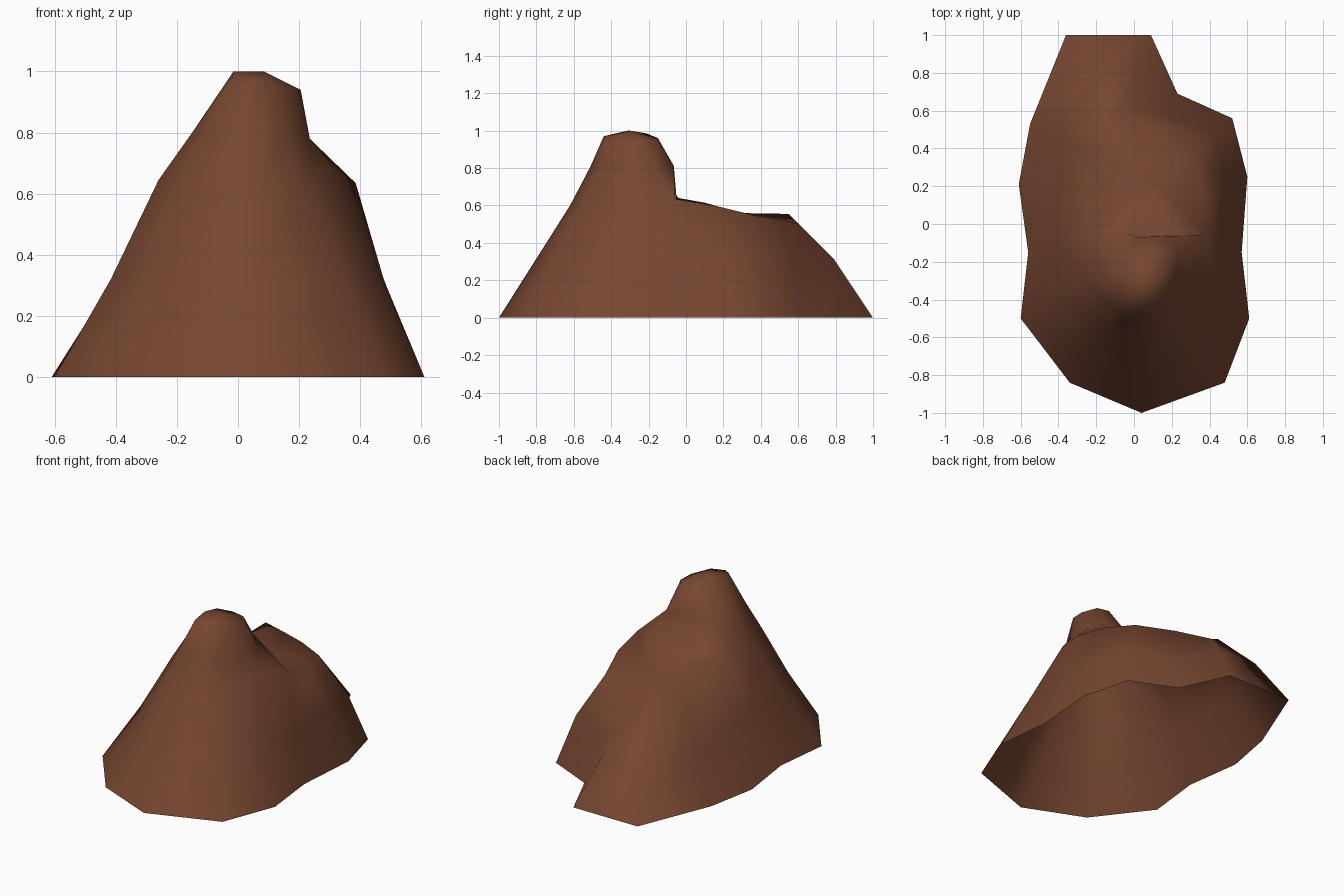
import bpy, bmesh
from mathutils import Vector

if "Cube" in bpy.data.objects:
    bpy.data.objects.remove(bpy.data.objects["Cube"])

# Contours of the hill, counter-clockwise from the front tip
base = [(.04, -1), (.48, -.84), (.61, -.5), (.57, -.15), (.60, .25), (.52, .56), (.23, .69),
        (.09, 1), (-.36, 1), (-.55, .53), (-.61, .21), (-.56, -.15), (-.60, -.5), (-.34, -.84)]
shoulder = [(.03, -.62, .60), (.22, -.54, .62), (.31, -.29, .69), (.385, -.06, .635),
            (.37, .15, .60), (.305, .375, .545), (.10, .50, .525), (-.10, .60, .50),
            (-.19, .55, .555), (-.20, .35, .545), (-.22, .10, .615), (-.23, -.04, .64),
            (-.26, -.28, .645), (-.17, -.53, .61)]
neck = [(-.15, -.31, .80), (-.09, -.46, .80), (.03, -.51, .81), (.16, -.45, .80),
        (.235, -.29, .78), (.235, -.14, .78), (.15, -.065, .81), (.02, -.07, .82), (-.10, -.16, .80)]
crown = [(-.015, -.31, 1), (-.02, -.40, .98), (.03, -.44, .97), (.12, -.42, .965),
         (.195, -.33, .945), (.205, -.24, .94), (.15, -.16, .955), (.07, -.15, .96), (0, -.21, .985)]
# Bulges and hollows half way up the slopes
bulge = {5: (.025, .01, .02), 6: (0, -.02, 0), 7: (.015, 0, .05), 8: (0, .02, .03),
         12: (.015, .01, 0), 13: (.01, .01, 0)}

bm = bmesh.new()


def ring(points):
    return [bm.verts.new(p) for p in points]


def bridge(lower, upper):
    n = len(lower)
    for i in range(n):
        j = (i + 1) % n
        bm.faces.new((lower[i], lower[j], upper[j], upper[i]))


def fan(loop, centre):
    c = bm.verts.new(centre)
    for i in range(len(loop)):
        bm.faces.new((loop[i], loop[(i + 1) % len(loop)], c))


# Outer slopes, open at the bottom
foot = [Vector((x, y, 0)) for x, y in base]
mid = [f.lerp(Vector(s), .5) + Vector(bulge.get(i, (0, 0, 0)))
       for i, (f, s) in enumerate(zip(foot, shoulder))]
low, middle, rim = ring(foot), ring(mid), ring(shoulder)
bridge(low, middle)
bridge(middle, rim)

# Peak with a steep cliff toward the plateau
cliff = ring([(.20, -.05, .635), (-.04, -.05, .635)])
peak_foot = [rim[12], rim[13]] + rim[0:4] + cliff + [rim[11]]
neck_ring, crown_ring = ring(neck), ring(crown)
bridge(peak_foot, neck_ring)
bridge(neck_ring, crown_ring)
fan(crown_ring, (.085, -.30, 1.0))

# Sloping plateau behind the peak
fan(rim[3:12] + cliff[::-1], (.07, .25, .56))

mesh = bpy.data.meshes.new("hill")
bm.to_mesh(mesh)
bm.free()
mesh.shade_smooth()

earth = bpy.data.materials.new("brown earth")
earth.diffuse_color = (.18, .061, .03, 1)
earth.use_nodes = True
earth.node_tree.nodes["Principled BSDF"].inputs["Base Color"].default_value = earth.diffuse_color
mesh.materials.append(earth)
bpy.context.collection.objects.link(bpy.data.objects.new("hill", mesh))
